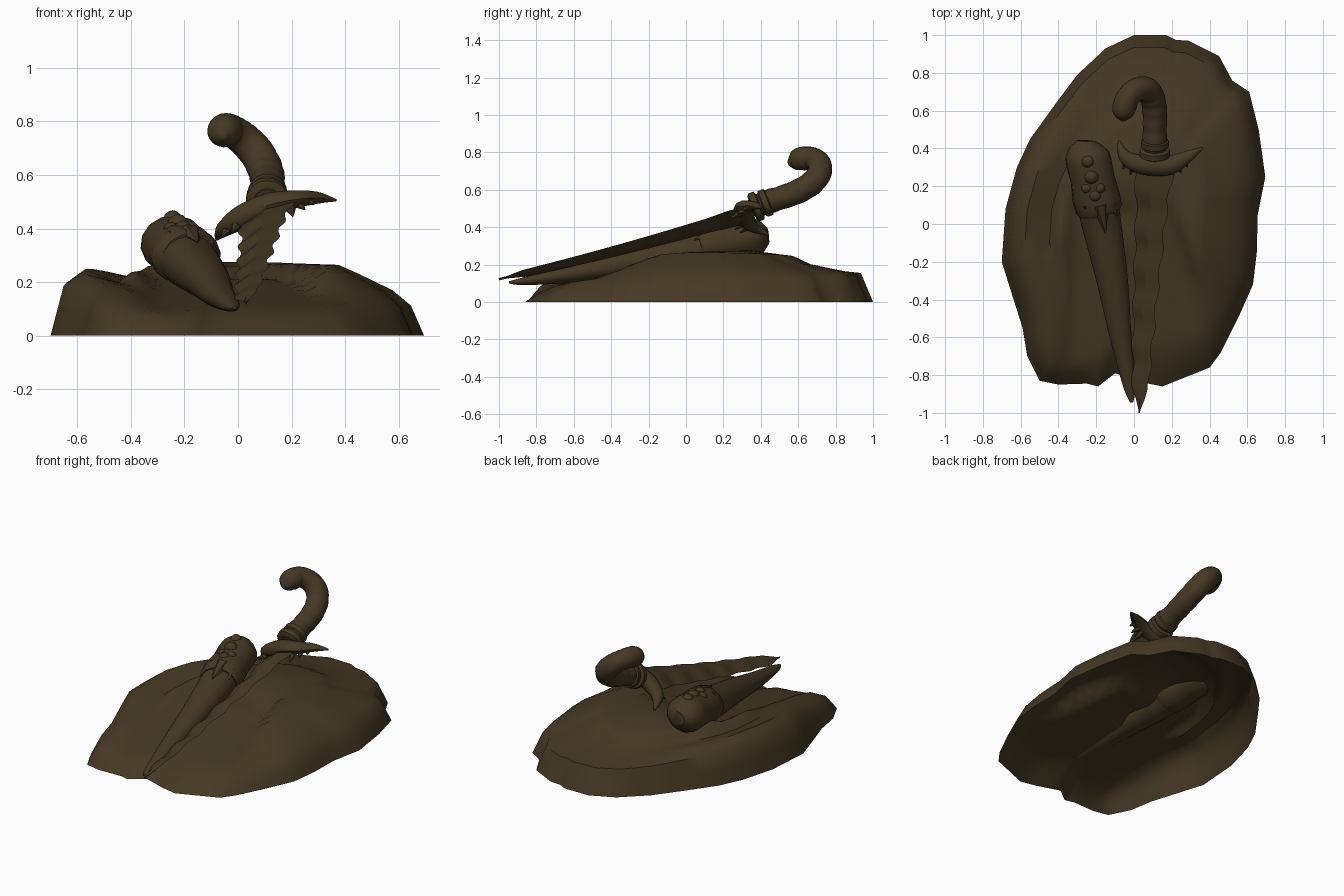
import bpy, bmesh, math, random
from mathutils import Vector

if "Cube" in bpy.data.objects:
    bpy.data.objects.remove(bpy.data.objects["Cube"])

random.seed(4)
BROWN = bpy.data.materials.new("dark bronze brown")
BROWN.diffuse_color = (0.06, 0.04, 0.0175, 1)
BROWN.use_nodes = True
BROWN.node_tree.nodes["Principled BSDF"].inputs["Base Color"].default_value = BROWN.diffuse_color


def finish(name, bm, angle=40):
    bmesh.ops.recalc_face_normals(bm, faces=bm.faces)
    me = bpy.data.meshes.new(name)
    bm.to_mesh(me)
    bm.free()
    me.materials.append(BROWN)
    ob = bpy.data.objects.new(name, me)
    bpy.context.collection.objects.link(ob)
    bpy.ops.object.select_all(action='DESELECT')
    ob.select_set(True)
    bpy.context.view_layer.objects.active = ob
    bpy.ops.object.shade_smooth_by_angle(angle=math.radians(angle))
    return ob


def spline(pts, n):
    """Catmull-Rom through tuples (x, y, z, half_width, half_height)."""
    p = [pts[0]] + list(pts) + [pts[-1]]
    out = []
    for i in range(1, len(p) - 2):
        for k in range(n):
            t = k / n
            out.append([0.5 * (2 * b + (c - a) * t + (2 * a - 5 * b + 4 * c - d) * t * t
                               + (3 * b - a - 3 * c + d) * t ** 3)
                        for a, b, c, d in zip(*p[i - 1:i + 3])])
    return out + [list(pts[-1])]


def sweep(bm, pts, sides=16, roll=0.0, up=(0, 0, 1), tangent=None):
    """Skin elliptical rings along a path and cap both ends."""
    pos = [Vector(q[:3]) for q in pts]
    rings, up = [], Vector(up)
    for i, q in enumerate(pts):
        t = tangent or (pos[min(i + 1, len(pos) - 1)] - pos[max(i - 1, 0)])
        t = Vector(t).normalized()
        s = t.cross(up).normalized()
        n = s.cross(t)
        s, n = s * math.cos(roll) + n * math.sin(roll), n * math.cos(roll) - s * math.sin(roll)
        rings.append([bm.verts.new(pos[i] + s * (max(q[3], .002) * math.cos(2 * math.pi * k / sides))
                                   + n * (max(q[4], .002) * math.sin(2 * math.pi * k / sides)))
                      for k in range(sides)])
    for r0, r1 in zip(rings, rings[1:]):
        for k in range(sides):
            j = (k + 1) % sides
            bm.faces.new((r0[k], r0[j], r1[j], r1[k]))
    bm.faces.new(rings[0])
    bm.faces.new(rings[-1])


def spike(bm, base, tip, w):
    mid = [(a + b) / 2 for a, b in zip(base, tip)]
    sweep(bm, [(*base, w, w * .8), (*mid, w * .6, w * .5), (*tip, .002, .002)], 6, up=(.1, .2, 1))


# Rock: hollow shell made of shrinking copies of the outline, with a rim, a groove and a plateau
outline = [(0, 1), (.17, 1), (.22, .975), (.29, .97), (.45, .89), (.52, .76), (.61, .70), (.66, .5),
           (.695, .25), (.655, .05), (.65, -.15), (.63, -.32), (.55, -.5), (.46, -.68), (.40, -.76),
           (.15, -.86), (.05, -.84), (-.10, -.79), (-.19, -.86), (-.25, -.845), (-.40, -.85),
           (-.5, -.83), (-.565, -.7), (-.59, -.55), (-.65, -.36), (-.7, -.2), (-.68, .08),
           (-.62, .3), (-.55, .45), (-.42, .63), (-.30, .79), (-.15, .93)]
scales = [1, .93, .83, .64, .54, .3]
left = [0, .20, .25, .20, .265, .27]
right = [0, .11, .17, .235, .265, .27]
front = [0, .035, .08, .165, .195, .235]
back = [0, .155, .165, .20, .245, .275]


def step(a, b, v):
    t = min(1, max(0, (v - a) / (b - a)))
    return t * t * (3 - 2 * t)


def lerp(t, a):
    i = min(int(t), len(a) - 2)
    return a[i] + (a[i + 1] - a[i]) * (t - i)


fine = [q for i, a in enumerate(outline)
        for q in (a, tuple((u + v) / 2 for u, v in zip(a, outline[(i + 1) % len(outline)])))]
bm = bmesh.new()
cx, cy = 0, .07
rings = []
for t in (0, .5, 1, 1.5, 2, 2.5, 3, 3.33, 3.67, 4, 4.25, 4.5, 4.75, 5):
    s, ring = lerp(t, scales), []
    for x, y in fine:
        dx, dy = (x - cx) / .7, (y - cy) / .93
        w = dx * dx / (dx * dx + dy * dy)
        h = w * lerp(t, left if dx < 0 else right) + (1 - w) * lerp(t, front if dy < 0 else back)
        px, py = cx + (x - cx) * s, cy + (y - cy) * s
        # sunken triangular bed under the blade and the scabbard
        edge = .17 + (.17 - py) * .34
        inside = step(-.42, -.30, px) * (1 - step(edge - .05, edge + .05, px)) * (1 - step(.1, .22, py))
        bed = .115 + .15 * (py + .55)
        if inside > 0 and bed < h:
            h += (bed - h) * inside
        ring.append(bm.verts.new((px, py, max(h, 0))))
    rings.append(ring)
n = len(fine)
for s in (.2, .1):
    rings.append([bm.verts.new((cx + (x - cx) * s, cy + (y - cy) * s,
                                .21 + .055 * step(.0, .2, cy + (y - cy) * s))) for x, y in fine])
for r0, r1 in zip(rings, rings[1:]):
    for k in range(n):
        bm.faces.new((r0[k], r0[(k + 1) % n], r1[(k + 1) % n], r1[k]))
top = bm.verts.new((cx, cy, .22))
for k in range(n):
    bm.faces.new((rings[-1][k], rings[-1][(k + 1) % n], top))
finish("rock_base", bm, 50)

# Scabbard: tapering body
bm = bmesh.new()
sweep(bm, spline([(-.012, -.945, .105, .008, .006), (-.025, -.86, .112, .032, .022),
                  (-.07, -.6, .152, .058, .048), (-.115, -.3, .208, .084, .072),
                  (-.172, 0, .265, .106, .092), (-.195, .12, .295, .112, .098)], 4), 20, .15)
finish("scabbard_body", bm)

# Scabbard locket with rounded end
bm = bmesh.new()
sweep(bm, [(-.18, .06, .285, .11, .10), (-.185, .08, .29, .125, .11), (-.20, .14, .303, .128, .112),
           (-.22, .24, .322, .118, .104), (-.24, .33, .34, .122, .11), (-.248, .37, .345, .118, .105),
           (-.252, .41, .35, .092, .08), (-.25, .44, .353, .05, .04)], 14, .15)
finish("scabbard_locket", bm, 35)

# Locket ornament: low lumps and pointed leaves
bm = bmesh.new()
for x, y, z, r in ((-.225, .25, .415, .04), (-.25, .19, .395, .03), (-.18, .19, .40, .03),
                   (-.245, .33, .435, .034), (-.205, .15, .395, .035)):
    g = bmesh.ops.create_icosphere(bm, subdivisions=2, radius=r)
    bmesh.ops.translate(bm, verts=g['verts'], vec=(x, y, z))
spike(bm, (-.18, .1, .385), (-.15, -.05, .35), .042)
spike(bm, (-.25, .1, .37), (-.235, .03, .345), .03)
spike(bm, (-.12, .1, .36), (-.09, .04, .33), .03)
finish("locket_ornament", bm)

# Blade: wavy, flat diamond section
bm = bmesh.new()
pts, N = [], 70
for i in range(N + 1):
    t = i / N
    w = min(.108, .04 * min(1, t / .1) + .06 * t + .022 * max(0, t - .85) / .15)
    wave = .008 * math.sin(t * math.pi * 2 * 6.5) * min(1, t * 5)
    pts.append((.028 + .08 * t ** 1.2 + wave, -1 + 1.32 * t, .122 + .345 * t - .012 * math.sin(math.pi * t),
                w, .007 + .018 * t))
sweep(bm, pts, 4, .42, tangent=(.06, 1.32, .355))
finish("wavy_blade", bm, 25)

# Guard: crescent with horns and teeth pointing along the blade
bm = bmesh.new()
sweep(bm, spline([(-.08, .44, .36, .006, .006), (-.05, .36, .40, .034, .03), (.02, .32, .445, .05, .046),
                  (.11, .31, .485, .055, .048), (.2, .315, .508, .05, .036), (.29, .36, .515, .03, .024),
                  (.365, .405, .506, .005, .005)], 4), 10)
for b, t in (((-.03, .35, .41), (-.06, .29, .37)), ((.0, .32, .43), (-.02, .26, .385)),
             ((.19, .31, .49), (.205, .235, .445)), ((.22, .33, .50), (.25, .27, .47)),
             ((.26, .34, .51), (.285, .3, .49))):
    spike(bm, b, t, .028)
finish("guard", bm)

# Handle: hooked grip with light ribs
bm = bmesh.new()
pts = spline([(.11, .35, .50, .05, .05), (.11, .42, .53, .064, .064), (.11, .5, .555, .063, .063),
              (.11, .59, .587, .065, .065), (.098, .665, .63, .066, .066), (.068, .711, .685, .066, .066),
              (.018, .713, .737, .063, .063), (-.03, .675, .767, .061, .061), (-.052, .615, .765, .063, .063),
              (-.056, .575, .75, .048, .048), (-.056, .545, .74, .01, .01)], 6)
for i, p in enumerate(pts[8:28]):
    f = 1 + .02 * math.sin(i * math.pi / 2.5)
    p[3] *= f
    p[4] *= f
sweep(bm, pts, 20, up=(1, .2, 0))
finish("hooked_handle", bm, 50)

# Collar rings between guard and handle
bm = bmesh.new()
for y, r in ((.375, .08), (.425, .074)):
    sweep(bm, [(.11, y + d, .51 + (y - .375) * .4 + d * .4, r * f, r * f)
               for d, f in ((-.022, .8), (-.014, 1), (.014, 1), (.022, .8))], 20)
finish("handle_collar", bm)
